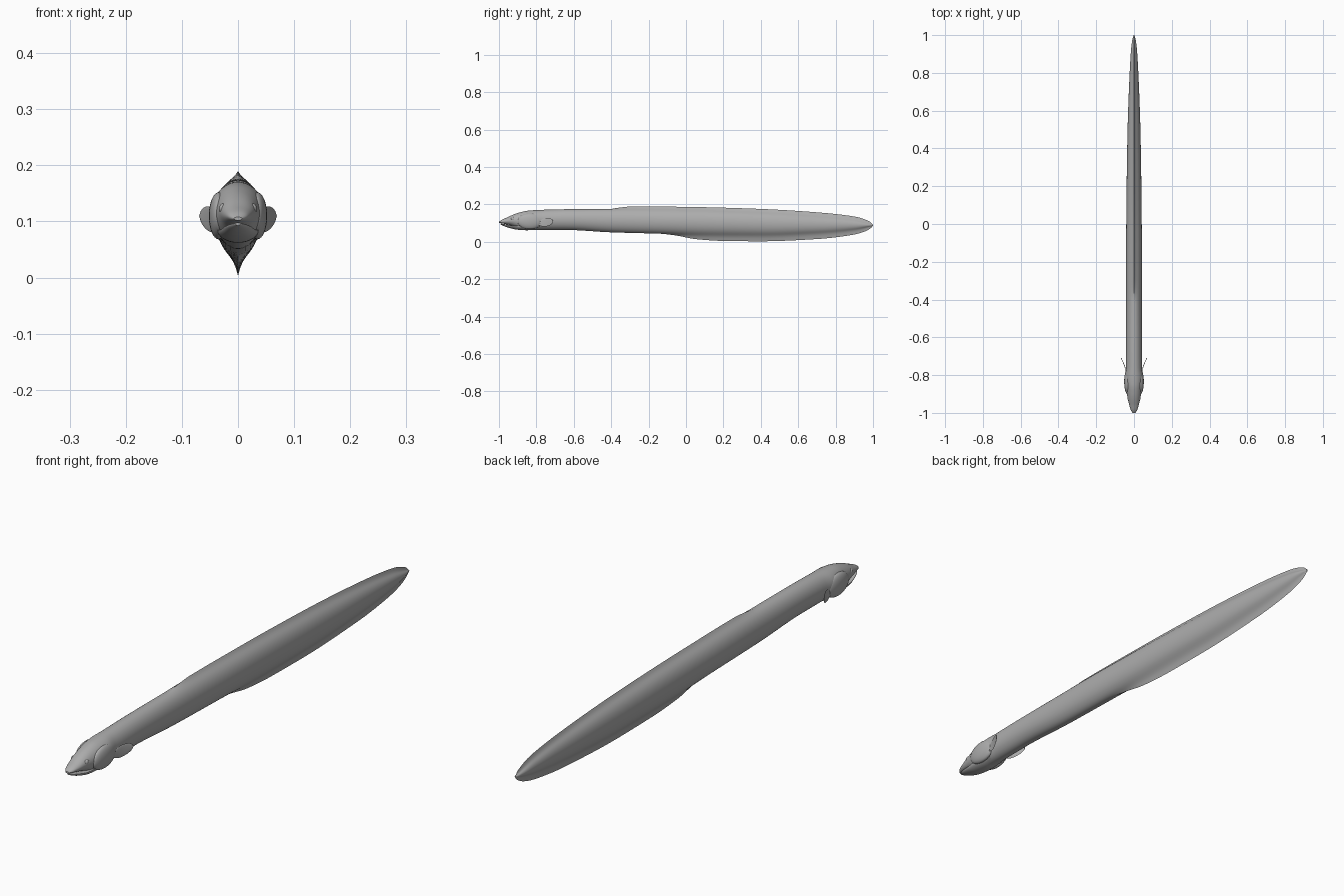
import bpy, bmesh, math

if "Cube" in bpy.data.objects:
    bpy.data.objects.remove(bpy.data.objects["Cube"])

skin = bpy.data.materials.new("grey skin")
skin.diffuse_color = (0.42, 0.42, 0.42, 1)
skin.use_nodes = True
skin.node_tree.nodes["Principled BSDF"].inputs["Base Color"].default_value = skin.diffuse_color


def finish(bm, name, angle=50):
    bmesh.ops.recalc_face_normals(bm, faces=bm.faces)
    me = bpy.data.meshes.new(name)
    bm.to_mesh(me)
    bm.free()
    me.materials.append(skin)
    ob = bpy.data.objects.new(name, me)
    bpy.context.collection.objects.link(ob)
    bpy.ops.object.select_all(action='DESELECT')
    ob.select_set(True)
    bpy.context.view_layer.objects.active = ob
    bpy.ops.object.shade_smooth_by_angle(angle=math.radians(angle))
    return ob


def curve(pts, y):
    """Smooth interpolation through (y, value) points without overshoot."""
    if y <= pts[0][0]:
        return pts[0][1]
    if y >= pts[-1][0]:
        return pts[-1][1]
    d = [(b[1] - a[1]) / (b[0] - a[0]) for a, b in zip(pts, pts[1:])]
    m = [d[0]] + [2 * p * q / (p + q) if p * q > 0 else 0 for p, q in zip(d, d[1:])] + [d[-1]]
    i = max(k for k in range(len(pts) - 1) if pts[k][0] <= y)
    h = pts[i + 1][0] - pts[i][0]
    t = (y - pts[i][0]) / h
    return ((2*t**3 - 3*t*t + 1) * pts[i][1] + (t**3 - 2*t*t + t) * h * m[i]
            + (3*t*t - 2*t**3) * pts[i + 1][1] + (t**3 - t*t) * h * m[i + 1])


def loft(name, ys, ring):
    bm = bmesh.new()
    rings = [[bm.verts.new(p) for p in ring(y)] for y in ys]
    n = len(rings[0])
    for a, b in zip(rings, rings[1:]):
        for i in range(n):
            bm.faces.new((a[i], a[(i + 1) % n], b[(i + 1) % n], b[i]))
    bm.faces.new(rings[0])
    bm.faces.new(rings[-1])
    return finish(bm, name)


# Body profiles: core outline, half width, and fin edges
TOP = [(-1, .108), (-.985, .118), (-.96, .129), (-.93, .143), (-.9, .154), (-.85, .166), (-.78, .171),
       (-.6, .175), (-.35, .176), (0, .171), (.4, .158), (.7, .139), (.9, .117), (1, .092)]
LOW = [(-1, .102), (-.97, .096), (-.93, .086), (-.9, .072), (-.87, .063), (-.78, .064), (-.65, .064),
       (-.4, .051), (-.1, .043), (.1, .038), (.4, .036), (.7, .047), (.9, .065), (1, .086)]
WIDE = [(-1, .007), (-.985, .017), (-.96, .025), (-.92, .034), (-.87, .043), (-.81, .048), (-.77, .043),
        (-.6, .042), (-.2, .042), (.2, .039), (.5, .034), (.8, .023), (.93, .015), (.98, .008), (1, .002)]
DORSAL = [(-.4, 0), (-.35, .008), (-.28, .014), (0, .016), (.4, .018), (.8, .019), (.93, .018),
          (.98, .012), (1, 0)]
ANAL = [(-.13, 0), (-.05, .008), (.05, .024), (.2, .032), (.4, .033), (.7, .032), (.85, .028),
        (.95, .021), (.985, .012), (1, 0)]
N = 56


def body_ring(y):
    t, b, w = curve(TOP, y), curve(LOW, y), curve(WIDE, y)
    pts = []
    for i in range(N):
        a = 2 * math.pi * i / N
        c, s = math.cos(a), math.sin(a)
        z = (t + b) / 2 + (t - b) / 2 * s
        cusp = math.exp(-abs(c) / .2) * s * s
        z += cusp * (curve(DORSAL, y) if s > 0 else -curve(ANAL, y))
        pts.append((w * c, y, z))
    return pts


# Body with the continuous fin, spaced closer at head and tail
loft("body", [-math.cos(math.pi * i / 130) for i in range(131)], body_ring)

# Lower jaw
JLOW = [(-.992, .093), (-.97, .083), (-.94, .073), (-.9, .065), (-.85, .062), (-.8, .066)]
JTOP = [(-.992, .096), (-.96, .091), (-.92, .085), (-.8, .085)]
JWIDE = [(-.992, .005), (-.98, .015), (-.96, .023), (-.92, .032), (-.87, .037), (-.8, .036)]


def jaw_ring(y):
    t, b, w = curve(JTOP, y), curve(JLOW, y), curve(JWIDE, y)
    pts = []
    for i in range(32):
        a = 2 * math.pi * i / 32
        s = math.sin(a)
        pts.append((w * math.cos(a), y, t + (t - b) * s if s < 0 else t + .002 * s))
    return pts


loft("lower_jaw", [-.992 + .192 * (i / 24) ** 1.5 for i in range(25)], jaw_ring)


def ball(name, centre, radii):
    bm = bmesh.new()
    bmesh.ops.create_uvsphere(bm, u_segments=32, v_segments=20, radius=1)
    for v in bm.verts:
        v.co = [c + r * k for c, r, k in zip(centre, radii, v.co)]
    return finish(bm, name)


for side, sx in (("left", -1), ("right", 1)):
    # Eyes and gill covers
    ball(side + "_eye", (sx * .026, -.925, .122), (.008, .011, .010))
    ball(side + "_gill_cover", (sx * .034, -.835, .110), (.018, .066, .042))
    # Leaf-shaped pectoral fins, curving outward

    def fin_ring(t):
        x = .041 + .027 * t ** 1.5
        y = -.79 + .08 * t
        z = .098 + .012 * t
        h = .006 + .016 * math.sin(math.pi * min(1, t ** .9)) if t < .5 else .022 * math.sqrt(max(.002, 1 - ((t - .5) / .5) ** 2))
        return [(sx * (x + .0015 * math.cos(a)), y, z + h * math.sin(a))
                for a in [2 * math.pi * i / 16 for i in range(16)]]

    loft(side + "_pectoral_fin", [i / 20 for i in range(21)], fin_ring)
